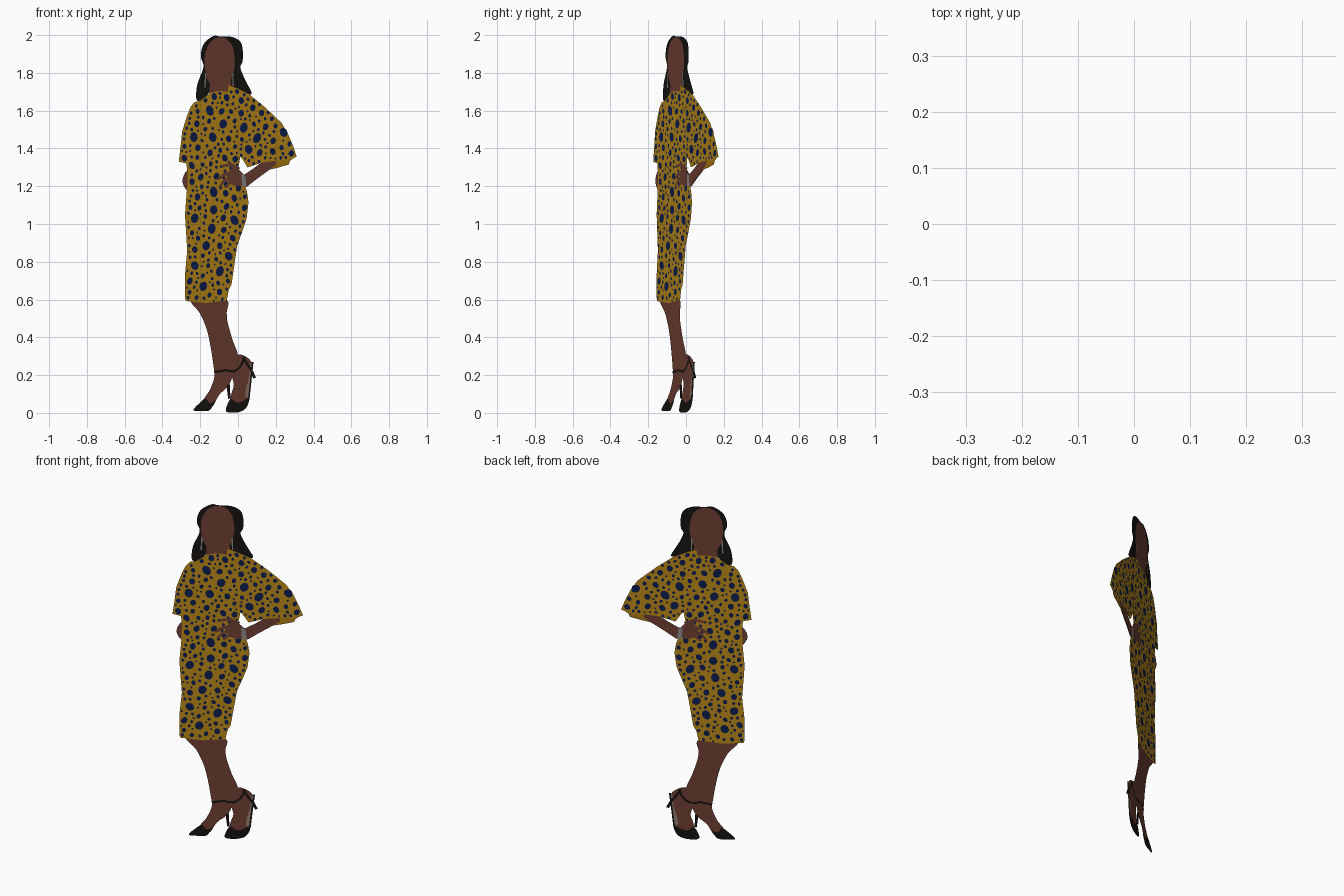
import bpy, math, random
from mathutils import Vector

random.seed(7)
SLOPE = 0.55                                   # the flat figure stands on the plane y = SLOPE * x
NORMAL = Vector((SLOPE, -1, 0)).normalized()
STEP = 0.0008                                  # spacing between layers, mirrored on the back


def material(name, rgb):
    m = bpy.data.materials.new(name)
    m.diffuse_color = (*rgb, 1)
    return m


SKIN = material("skin", (0.155, 0.05, 0.034))
BLACK = material("black", (0.008, 0.007, 0.005))
MUSTARD = material("mustard", (0.49, 0.25, 0.008))
SHADE = material("mustard_shade", (0.40, 0.19, 0.006))
NAVY = material("navy", (0.004, 0.013, 0.08))
GREY = material("grey", (0.27, 0.25, 0.25))
LINING = material("shoe_lining", (0.30, 0.19, 0.16))


def curve(pts, n=5):
    """Closed smooth outline through the points."""
    out = []
    for i in range(len(pts)):
        a, b, c, d = (Vector(pts[(i + k) % len(pts)]) for k in (-1, 0, 1, 2))
        for s in range(n):
            t = s / n
            out.append(0.5 * (2 * b + (c - a) * t + (2 * a - 5 * b + 4 * c - d) * t * t
                              + (3 * b - a - 3 * c + d) * t ** 3))
    return out


def band(path, w0, w1=None):
    """Outline of a strip along a path, tapering from w0 to w1."""
    w1 = w0 if w1 is None else w1
    p = [Vector(q) for q in path]
    left, right = [], []
    for i, q in enumerate(p):
        d = (p[min(i + 1, len(p) - 1)] - p[max(i - 1, 0)]).normalized()
        w = (w0 + (w1 - w0) * i / (len(p) - 1)) / 2
        left.append(q + Vector((-d.y, d.x)) * w)
        right.append(q - Vector((-d.y, d.x)) * w)
    return left + right[::-1]


def ellipse(x, z, rx, rz, tilt=0, n=12):
    out = []
    for i in range(n):
        a = 2 * math.pi * i / n
        u, v = rx * math.cos(a), rz * math.sin(a)
        out.append((x + u * math.cos(tilt) - v * math.sin(tilt),
                    z + u * math.sin(tilt) + v * math.cos(tilt)))
    return out


def cutout(name, outlines, mat, layer):
    """Flat shapes on the figure plane, seen from front and back."""
    verts, faces = [], []
    for side in ((1, -1) if layer else (1,)):
        for o in outlines:
            faces.append(range(len(verts), len(verts) + len(o)))
            verts += [Vector((x, SLOPE * x, z)) + NORMAL * side * layer * STEP for x, z in o]
    me = bpy.data.meshes.new(name)
    me.from_pydata(verts, [], [list(f) for f in faces])
    me.materials.append(mat)
    bpy.context.collection.objects.link(bpy.data.objects.new(name, me))


# Hair and head
cutout("hair", [curve([
    (-.22, 1.66), (-.215, 1.74), (-.183, 1.83), (-.197, 1.89), (-.18, 1.955), (-.13, 1.995),
    (-.09, 1.992), (-.03, 1.99), (.012, 1.965), (.025, 1.92), (.024, 1.86), (.012, 1.83),
    (.03, 1.78), (.05, 1.74), (.072, 1.69), (.03, 1.69), (-.03, 1.70), (-.06, 1.74),
    (-.13, 1.74), (-.15, 1.70), (-.19, 1.655)])], BLACK, 0)
cutout("face_and_neck", [curve([
    (-.10, 1.988), (-.145, 1.965), (-.172, 1.91), (-.177, 1.85), (-.168, 1.78), (-.15, 1.74),
    (-.148, 1.685), (-.09, 1.67), (-.04, 1.69), (-.038, 1.76), (-.022, 1.81), (-.018, 1.87),
    (-.03, 1.94), (-.06, 1.978)])], SKIN, 1)
cutout("earrings", [band([(-.172, 1.80), (-.176, 1.72)], .006),
                    band([(-.028, 1.80), (-.026, 1.73)], .006)], GREY, 2)

# Legs and feet
cutout("front_leg", [curve([
    (-.245, .60), (-.20, .525), (-.165, .44), (-.145, .35), (-.13, .25), (-.125, .19), (-.15, .12),
    (-.185, .06), (-.14, .03), (-.10, .095), (-.05, .145), (-.02, .22), (0, .30), (-.03, .39),
    (-.055, .48), (-.06, .53), (-.065, .60)])], SKIN, 0)
cutout("back_foot", [curve([
    (-.03, .28), (0, .31), (.05, .292), (.075, .255), (.066, .19), (.055, .12), (.05, .06),
    (0, .04), (-.04, .05), (-.035, .10), (-.022, .15), (-.035, .21)])], SKIN, 1)

# Shoes
cutout("shoe_toes", [
    curve([(-.235, .015), (-.205, .05), (-.172, .075), (-.15, .05), (-.12, .062), (-.135, .035),
           (-.155, .012), (-.20, .01)]),
    curve([(-.062, .008), (-.055, .045), (-.035, .075), (-.01, .055), (.02, .06), (.058, .08),
           (.05, .04), (.025, .012), (-.02, .001)])], BLACK, 2)
cutout("shoe_lining", [curve([(.065, .26), (.078, .25), (.064, .17), (.056, .09), (.04, .085),
                              (.042, .13), (.058, .19)])], LINING, 2)
cutout("shoe_straps_and_heels", [
    band([(-.125, .215), (-.09, .222), (-.06, .228), (-.05, .215)], .012),
    band([(-.055, .222), (-.02, .22), (.008, .24), (.025, .27), (.033, .30)], .012),
    band([(.025, .295), (.05, .255), (.07, .225), (.088, .185)], .013),
    band([(.077, .27), (.072, .225), (.064, .15), (.056, .07)], .008),
    band([(-.052, .15), (-.046, .075)], .016, .01)], BLACK, 3)

# Dress with flared sleeves
DRESS = [(-.145, 1.695), (-.10, 1.705), (-.055, 1.70), (-.05, 1.735), (-.01, 1.72), (.06, 1.685),
         (.14, 1.62), (.23, 1.535), (.265, 1.475), (.29, 1.415), (.31, 1.357), (.27, 1.338),
         (.20, 1.335), (.125, 1.325), (.05, 1.30), (.03, 1.335), (.012, 1.36), (0, 1.29),
         (.03, 1.22), (.047, 1.17), (.055, 1.115), (.045, 1.03), (.025, .97), (-.005, .885),
         (-.02, .785), (-.035, .68), (-.05, .65), (-.06, .595), (-.17, .582), (-.275, .592),
         (-.28, .61), (-.28, .73), (-.268, .86), (-.28, 1.05), (-.27, 1.18), (-.268, 1.27),
         (-.272, 1.32), (-.29, 1.325), (-.313, 1.33), (-.302, 1.42), (-.295, 1.49), (-.27, 1.57),
         (-.25, 1.62), (-.23, 1.645), (-.20, 1.652), (-.165, 1.68)]
cutout("dress", [DRESS], MUSTARD, 2)
cutout("sleeve_underside", [[(.305, 1.357), (.27, 1.338), (.20, 1.335), (.155, 1.285),
                             (.21, 1.298), (.268, 1.315), (.275, 1.335)]], SHADE, 1)


def inside(x, z):
    hit = False
    for (x0, z0), (x1, z1) in zip(DRESS, DRESS[1:] + DRESS[:1]):
        if (z0 > z) != (z1 > z) and x < (x1 - x0) * (z - z0) / (z1 - z0) + x0:
            hit = not hit
    return hit


# Spots: large ones placed, the rest scattered between them
spots = [(x, z, .025) for x, z in [
    (.10, 1.455), (-.135, 1.46), (-.17, .885), (-.14, .975), (-.13, 1.075), (-.185, .67),
    (-.097, .75), (.03, 1.51), (-.13, 1.17), (.24, 1.485), (-.08, 1.53), (-.02, 1.02),
    (-.05, .83), (-.235, 1.46), (-.23, .78), (.055, 1.395), (-.23, 1.03), (-.15, 1.60)]]
for radius, tries in ((.018, 400), (.013, 1500), (.009, 4000), (.006, 5000)):
    for _ in range(tries):
        x, z = random.uniform(-.31, .31), random.uniform(.58, 1.73)
        if (all(inside(x + radius * c, z + radius * s) for c, s in ((1, 0), (-1, 0), (0, 1), (0, -1)))
                and all(math.hypot(x - a, z - b) > radius + r + (.016 if radius > .01 else .007)
                        for a, b, r in spots)):
            spots.append((x, z, radius))
cutout("dress_spots", [ellipse(x, z, r * .8, r * random.uniform(.95, 1.15),
                               random.uniform(-.5, .5)) for x, z, r in spots], NAVY, 3)

# Arm on the hip, and the other elbow behind the waist
cutout("forearm", [[(.20, 1.335), (.125, 1.325), (.085, 1.295), (.04, 1.265), (.01, 1.25),
                    (.01, 1.215), (.045, 1.197), (.10, 1.24), (.155, 1.28), (.20, 1.315)]], SKIN, 4)
cutout("hand", [curve([(.03, 1.255), (0, 1.29), (-.03, 1.30), (-.055, 1.26), (-.045, 1.22),
                       (-.01, 1.20), (.025, 1.21)])], SKIN, 4)
cutout("fingers", [band([(0, 1.285), (-.04, 1.315), (-.09, 1.305)], .03, .012),
                   band([(-.03, 1.27), (-.07, 1.265), (-.11, 1.235)], .026, .012),
                   band([(-.03, 1.24), (-.07, 1.235), (-.10, 1.195)], .024, .011),
                   band([(-.02, 1.225), (-.05, 1.215), (-.07, 1.19)], .022, .011)], SKIN, 5)
cutout("bracelet", [[(.015, 1.265), (.035, 1.262), (.042, 1.20), (.02, 1.198)]], GREY, 6)
cutout("far_hand", [curve([(-.265, 1.28), (-.288, 1.255), (-.293, 1.22), (-.28, 1.19),
                           (-.262, 1.18)])], SKIN, 0)
